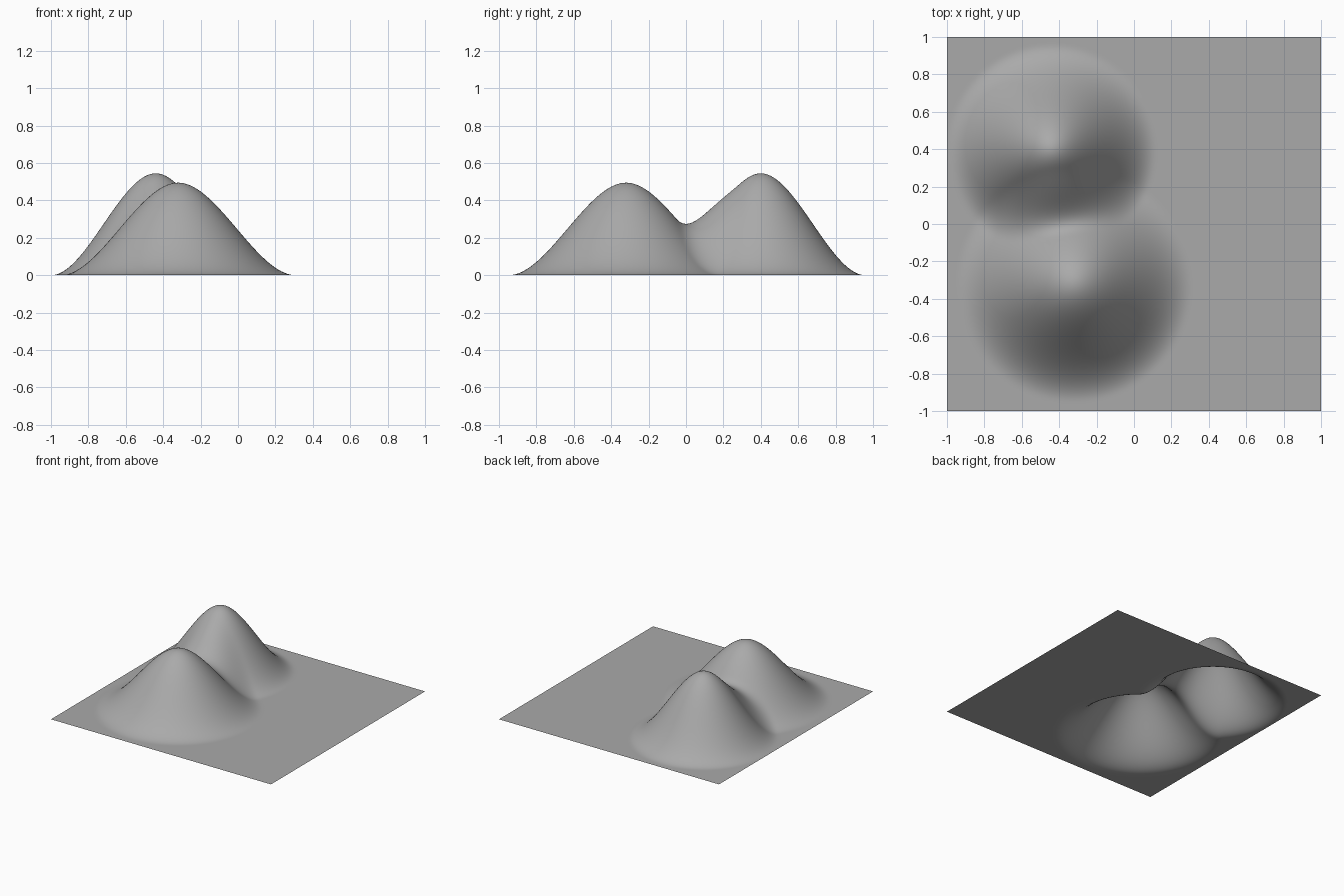
import bpy, bmesh
from mathutils import Vector

cube = bpy.data.objects.get("Cube")
if cube:
    bpy.data.objects.remove(cube, do_unlink=True)

# Single stone grey colour
grey = bpy.data.materials.new("stone grey")
grey.use_nodes = True
colour = (0.4, 0.4, 0.4, 1)
grey.diffuse_color = colour
grey.node_tree.nodes["Principled BSDF"].inputs["Base Color"].default_value = colour


def raise_hill(bm, x, y, height, radius):
    """Lift the ground around a point with a smooth falloff."""
    peak = Vector((x, y, 0))
    for v in bm.verts:
        t = max(0, 1 - (v.co - peak).length / radius)
        v.co.z += height * t * t * (3 - 2 * t)


# Flat square ground sheet, then the front hill and the back hill
bm = bmesh.new()
bmesh.ops.create_grid(bm, x_segments=120, y_segments=120, size=1)
raise_hill(bm, -0.32, -0.32, 0.495, 0.63)
raise_hill(bm, -0.44, 0.4, 0.545, 0.56)
for face in bm.faces:
    face.smooth = True

mesh = bpy.data.meshes.new("terrain")
bm.to_mesh(mesh)
bm.free()
mesh.materials.append(grey)
terrain = bpy.data.objects.new("terrain", mesh)
bpy.context.collection.objects.link(terrain)
